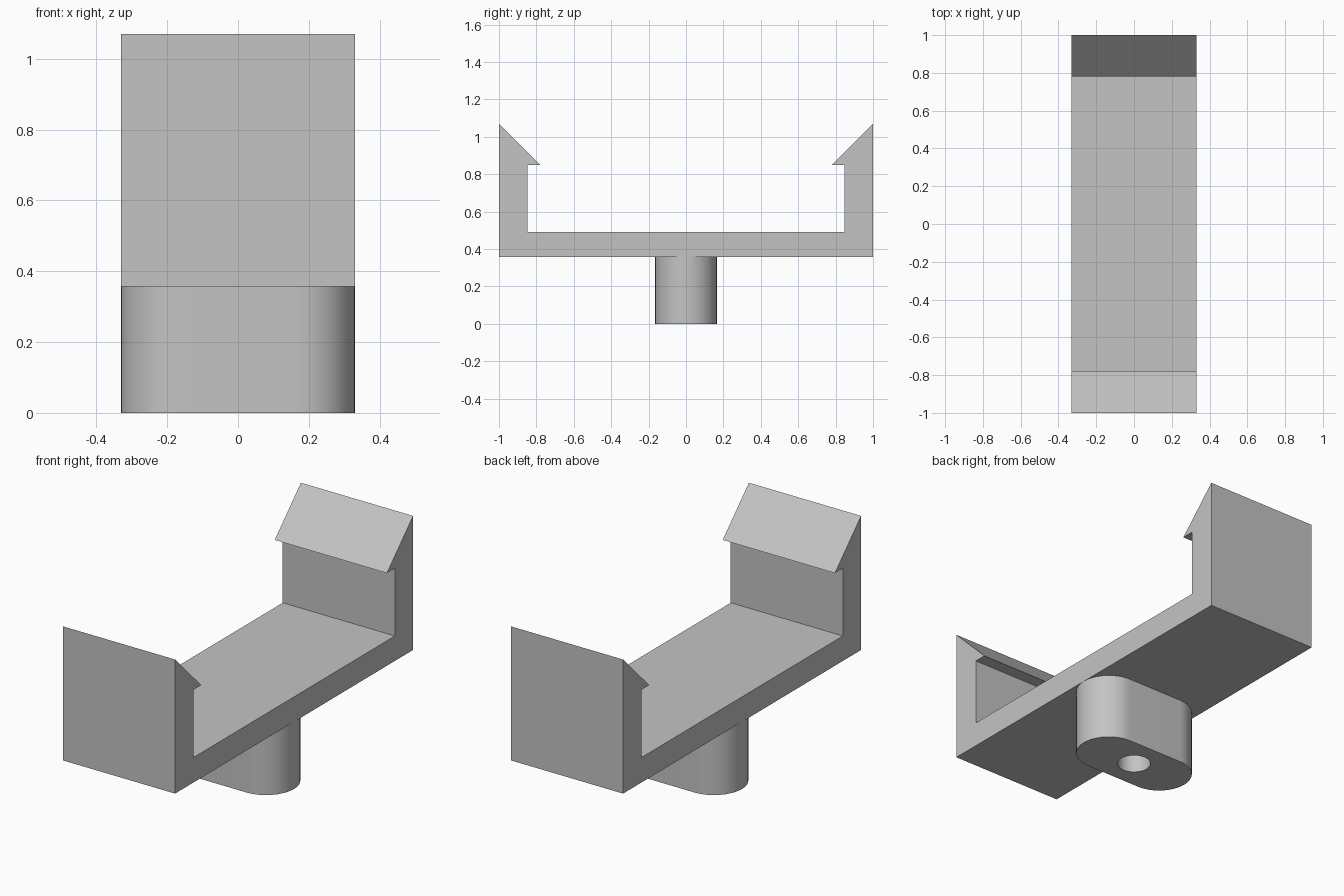
import bpy
import bmesh
from math import pi, sin, cos

if "Cube" in bpy.data.objects:
    bpy.data.objects.remove(bpy.data.objects["Cube"], do_unlink=True)

HALF_WIDTH = 0.33
PLATE_BOTTOM = 0.357
STEM_RADIUS = 0.165
HOLE_RADIUS = 0.083

grey = bpy.data.materials.new("plain grey")
grey.use_nodes = True
grey.diffuse_color = (0.55, 0.55, 0.55, 1)
grey.node_tree.nodes["Principled BSDF"].inputs["Base Color"].default_value = grey.diffuse_color


def extrude(name, outline, offset):
    """Make a closed prism from a flat outline."""
    bm = bmesh.new()
    face = bm.faces.new([bm.verts.new(p) for p in outline])
    moved = bmesh.ops.extrude_face_region(bm, geom=[face])["geom"]
    verts = [v for v in moved if isinstance(v, bmesh.types.BMVert)]
    bmesh.ops.translate(bm, verts=verts, vec=offset)
    bmesh.ops.recalc_face_normals(bm, faces=bm.faces)
    mesh = bpy.data.meshes.new(name)
    bm.to_mesh(mesh)
    bm.free()
    obj = bpy.data.objects.new(name, mesh)
    bpy.context.collection.objects.link(obj)
    mesh.materials.append(grey)
    return obj


def smooth(obj):
    bpy.ops.object.select_all(action="DESELECT")
    obj.select_set(True)
    bpy.context.view_layer.objects.active = obj
    bpy.ops.object.shade_smooth_by_angle(angle=pi / 6)


# Clip bracket: half profile from base to hooked arm, mirrored front to back
half = [(1, PLATE_BOTTOM), (1, 1.07), (0.78, 0.85), (0.847, 0.85), (0.847, 0.49)]
profile = half + [(-y, z) for y, z in reversed(half)]
extrude("clip_bracket", [(-HALF_WIDTH, y, z) for y, z in profile], (2 * HALF_WIDTH, 0, 0))

# Mounting stem: rounded slot shape
steps = 32
outline = []
for side in (1, -1):
    for i in range(steps + 1):
        a = -pi / 2 + pi * i / steps
        outline.append((side * ((HALF_WIDTH - STEM_RADIUS) + STEM_RADIUS * cos(a)),
                        side * STEM_RADIUS * sin(a), 0))
stem = extrude("mounting_stem", outline, (0, 0, PLATE_BOTTOM))

# Screw hole up through the stem, closed by the bracket
circle = [(HOLE_RADIUS * cos(2 * pi * i / 48), HOLE_RADIUS * sin(2 * pi * i / 48), -0.1)
          for i in range(48)]
cutter = extrude("hole_cutter", circle, (0, 0, PLATE_BOTTOM + 0.2))
cutter.hide_render = True
cutter.hide_viewport = True
cutter.display_type = "WIRE"
cut = stem.modifiers.new("screw_hole", "BOOLEAN")
cut.operation = "DIFFERENCE"
cut.solver = "EXACT"
cut.object = cutter

# Bake the hole so the curved walls shade cleanly, then drop the cutter
bpy.context.view_layer.objects.active = stem
bpy.ops.object.modifier_apply(modifier=cut.name)
bpy.data.objects.remove(cutter, do_unlink=True)
smooth(stem)
